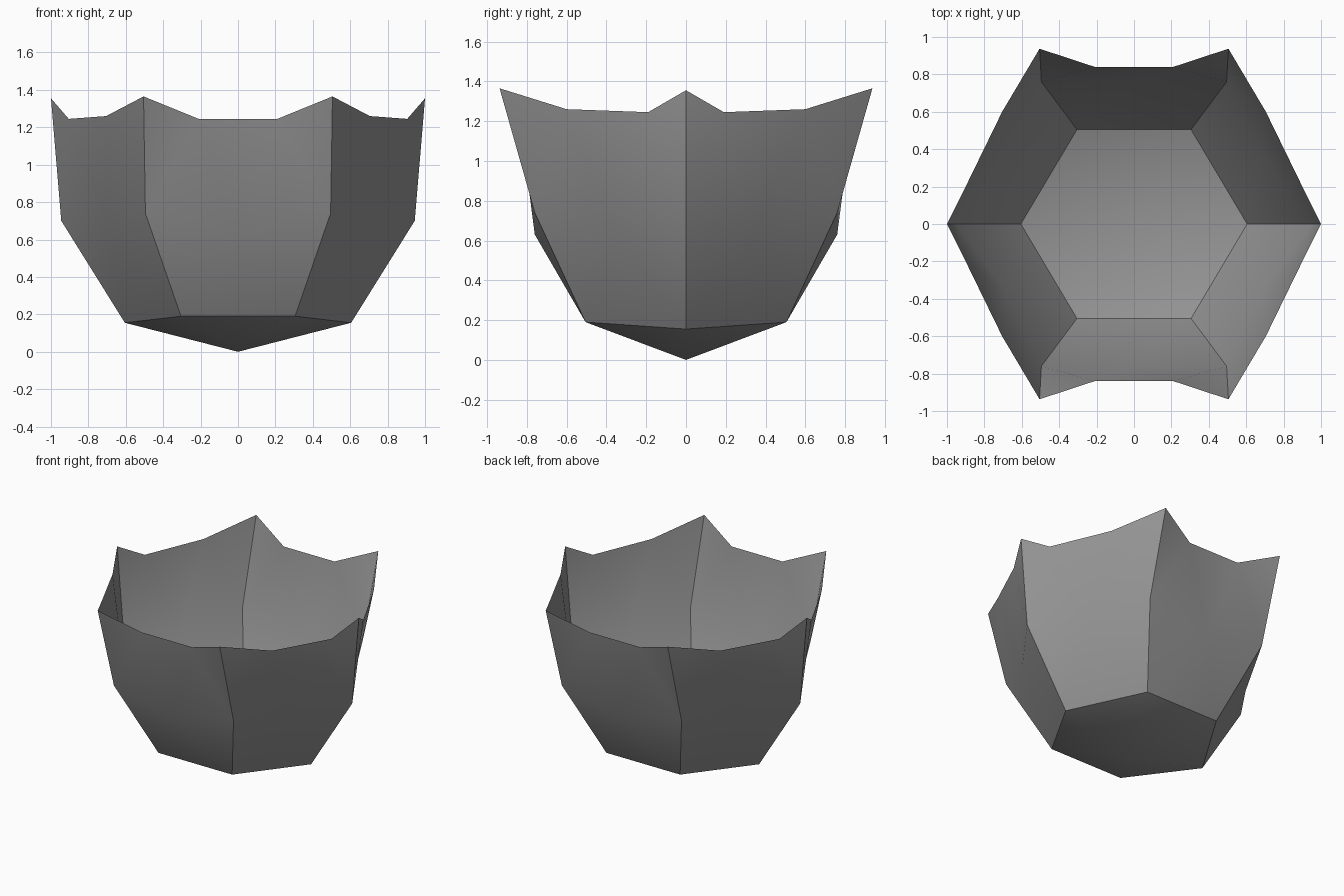
import bpy, bmesh, math

if "Cube" in bpy.data.objects:
    bpy.data.objects.remove(bpy.data.objects["Cube"])

grey = bpy.data.materials.new("stone grey")
grey.diffuse_color = (0.3, 0.3, 0.3, 1.0)
grey.use_nodes = True
grey.node_tree.nodes["Principled BSDF"].inputs["Base Color"].default_value = grey.diffuse_color

bm = bmesh.new()
cache = {}


def vert(x, y, z):
    key = (round(x, 4), round(y, 4), round(z, 4))
    if key not in cache:
        cache[key] = bm.verts.new(key)
    return cache[key]


# Corner ribs: base, middle and tip of a side corner and a front corner
side = [(0.605, 0, 0.155), (0.945, 0, 0.70), (1.0, 0, 1.355)]
front = [(0.305, -0.505, 0.19), (0.495, -0.76, 0.74), (0.505, -0.937, 1.365)]
front_mirror = [(-x, y, z) for x, y, z in front]


def panel(left, right, rim_left, rim_right, hub, sx, sy):
    """Faceted wall between two ribs, fanned round a hub, plus its floor wedge."""
    def v(p):
        return vert(p[0] * sx, p[1] * sy, p[2])
    bl, ml, tl = map(v, left)
    br, mr, tr = map(v, right)
    rl, rr, h, base = v(rim_left), v(rim_right), v(hub), v((0, 0, 0))
    ring = [bl, br, mr, rr, rl, ml]
    tris = [(h, ring[i], ring[(i + 1) % 6]) for i in range(6)]
    tris += [(ml, rl, tl), (mr, tr, rr), (base, br, bl)]
    for t in tris:
        bm.faces.new(t if sx * sy > 0 else t[::-1])


# Front and back panels
for sy in (1, -1):
    panel(front_mirror, front, (-0.21, -0.84, 1.245), (0.21, -0.84, 1.245),
          (0, -0.76, 0.63), 1, sy)

# Four diagonal panels
for sx in (1, -1):
    for sy in (1, -1):
        panel(front, side, (0.705, -0.60, 1.26), (0.905, -0.19, 1.245),
              (0.69, -0.355, 0.635), sx, sy)

bm.normal_update()
mesh = bpy.data.meshes.new("bowl")
bm.to_mesh(mesh)
bm.free()
mesh.materials.append(grey)
bowl = bpy.data.objects.new("bowl", mesh)
bpy.context.collection.objects.link(bowl)

# Soft facets within each panel, crisp ribs and base rim
bpy.context.view_layer.objects.active = bowl
bowl.select_set(True)
bpy.ops.object.shade_smooth_by_angle(angle=math.radians(30))
